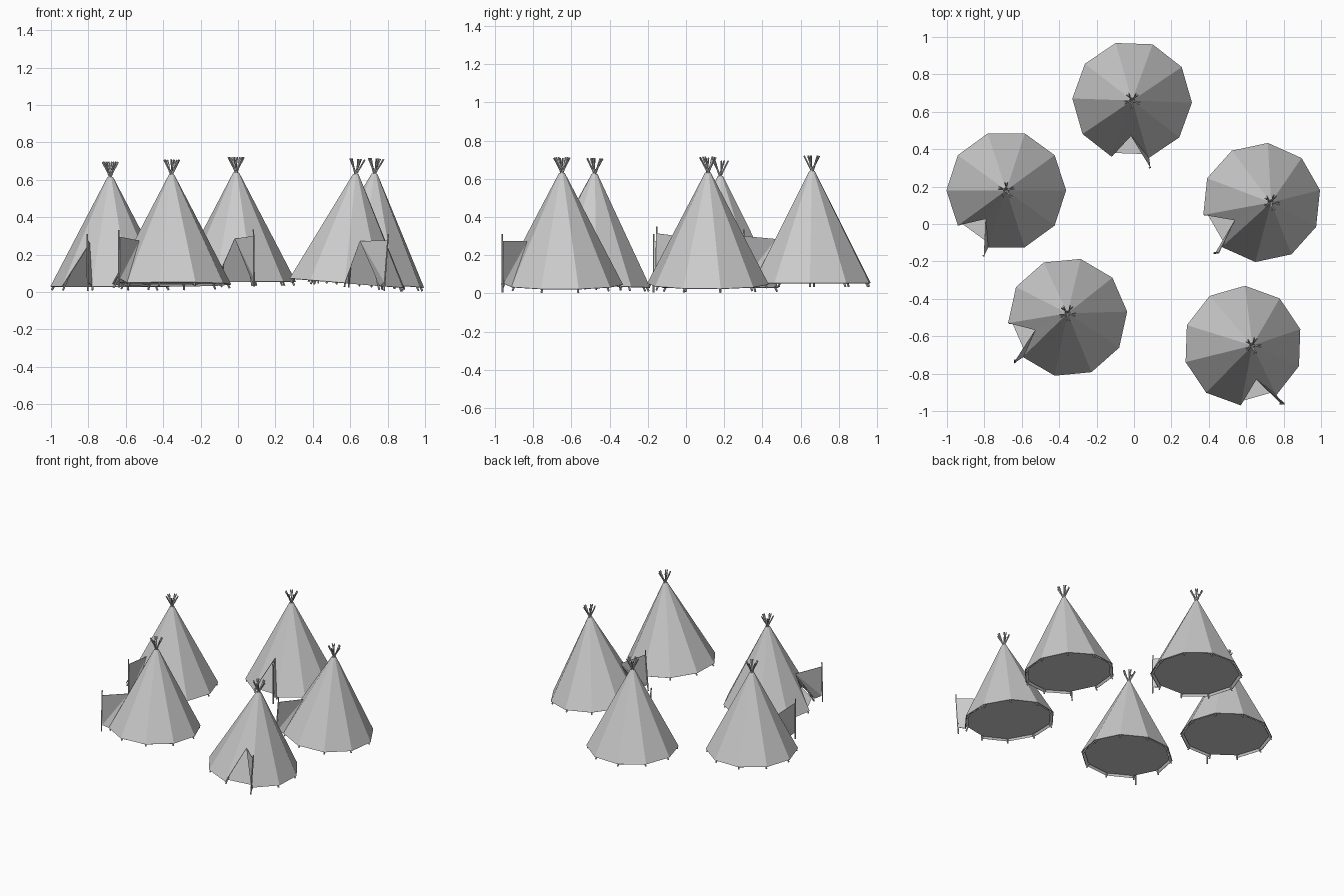
import bpy, bmesh
from math import cos, sin, radians
from mathutils import Vector, Matrix

if "Cube" in bpy.data.objects:
    bpy.data.objects.remove(bpy.data.objects["Cube"])

N = 10
R_BASE, R_TOP = 0.32, 0.015
Z_RIM, Z_TOP = 0.03, 0.615


def polar(r, deg, z):
    a = radians(deg)
    return Vector((r * cos(a), r * sin(a), z))


def add_object(name, bm, matrix, thickness=0.0):
    bmesh.ops.recalc_face_normals(bm, faces=bm.faces)
    me = bpy.data.meshes.new(name)
    bm.to_mesh(me)
    bm.free()
    ob = bpy.data.objects.new(name, me)
    ob.matrix_world = matrix
    bpy.context.collection.objects.link(ob)
    if thickness:
        mod = ob.modifiers.new("thickness", 'SOLIDIFY')
        mod.thickness = thickness
        mod.offset = -1
    return ob


def rod(bm, a, b, radius):
    d = b - a
    m = Matrix.Translation((a + b) / 2) @ d.to_track_quat('Z', 'Y').to_matrix().to_4x4()
    bmesh.ops.create_cone(bm, cap_ends=True, segments=6, radius1=radius,
                          radius2=radius * 0.8, depth=d.length, matrix=m)


def tent(tag, x, y, z, door, tilt_x=0.0, tilt_y=0.0):
    # local +x points out of the door; tilt is applied after turning
    M = (Matrix.Translation((x, y, z)) @ Matrix.Rotation(radians(tilt_y), 4, 'Y')
         @ Matrix.Rotation(radians(tilt_x), 4, 'X') @ Matrix.Rotation(radians(door), 4, 'Z'))
    angles = [18 + 36 * i for i in range(N)]
    door_top = Vector((0.19, 0, 0.26))

    # canvas cone with a triangular doorway in the last panel
    bm = bmesh.new()
    low = [bm.verts.new(polar(R_BASE, a, Z_RIM)) for a in angles]
    top = [bm.verts.new(polar(R_TOP, a, Z_TOP)) for a in angles]
    for i in range(N - 1):
        bm.faces.new((low[i], low[i + 1], top[i + 1], top[i]))
    peak = bm.verts.new(door_top)
    bm.faces.new((low[-1], peak, top[-1]))
    bm.faces.new((peak, top[0], top[-1]))
    bm.faces.new((peak, low[0], top[0]))
    add_object("canvas_" + tag, bm, M, 0.005)

    # ground sheet
    bm = bmesh.new()
    bm.faces.new([bm.verts.new(polar(0.298, a, Z_RIM + 0.008)) for a in angles])
    add_object("floor_" + tag, bm, M)

    # door flap pulled open
    bm = bmesh.new()
    pts = (door_top, polar(0.368, 17, 0.275), polar(0.365, 17, 0.05), polar(R_BASE, 18, Z_RIM))
    v = [bm.verts.new(p) for p in pts]
    bm.faces.new((v[0], v[1], v[2]))
    bm.faces.new((v[0], v[2], v[3]))
    add_object("door_flap_" + tag, bm, M, 0.003)

    # crossing poles, plus the prop holding the flap
    bm = bmesh.new()
    for i, a in enumerate(angles):
        rod(bm, polar(0.312, a, 0.01), polar(0.042, a + 180 + 8 * (-1) ** i, 0.695), 0.0055)
    rod(bm, polar(0.37, 17, 0.004), polar(0.37, 16.5, 0.31), 0.005)
    add_object("poles_" + tag, bm, M)


tent("back", -0.01, 0.66, 0.025, -92)
tent("left", -0.683, 0.18, 0.0, -126)
tent("front_left", -0.355, -0.50, 0.012, -156.5, tilt_x=-2)
tent("front_right", 0.58, -0.65, 0.018, -74, tilt_y=4.7)
tent("right", 0.68, 0.115, 0.02, -150, tilt_y=4.7)
